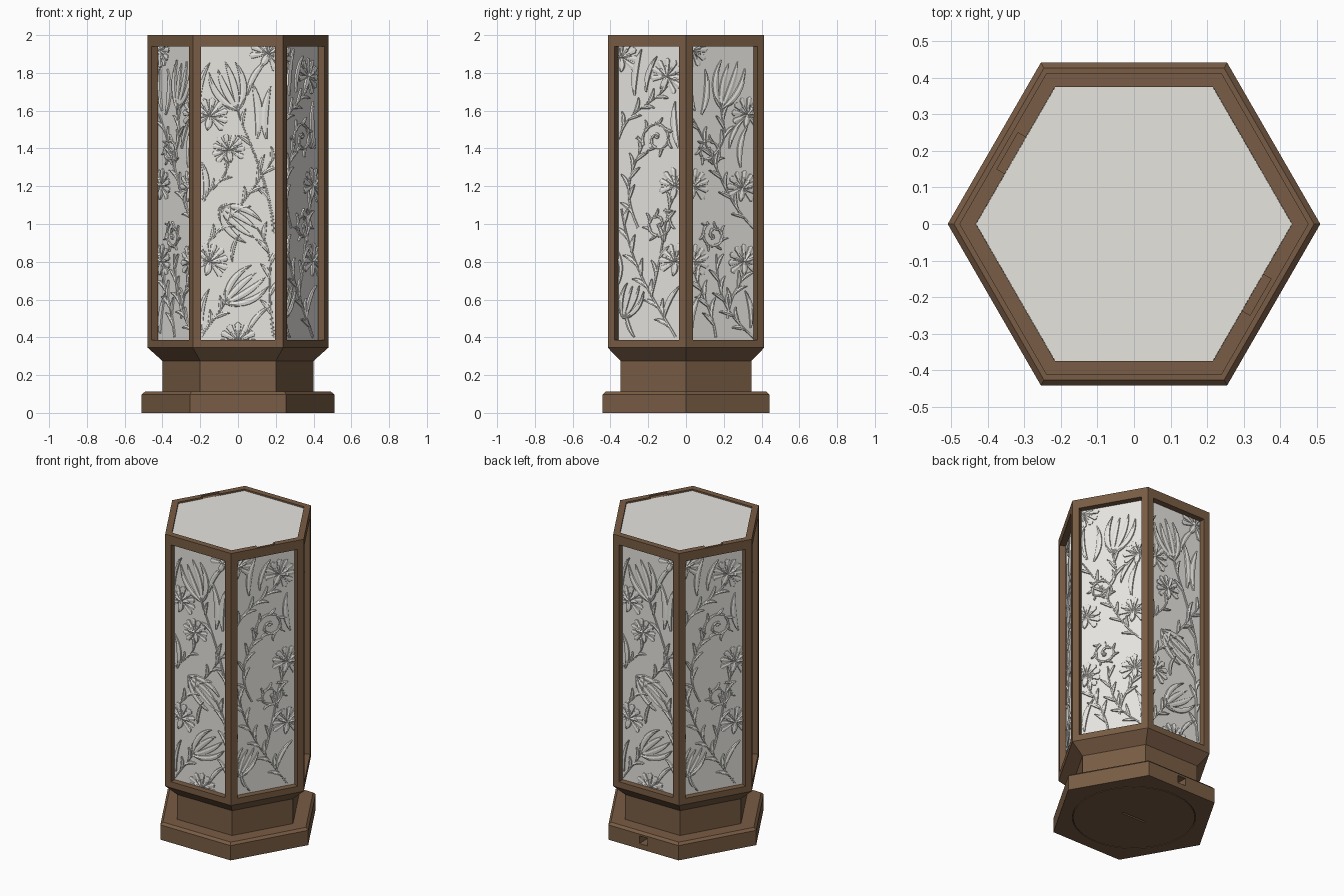
import bpy, bmesh
from math import sin, cos, pi, radians, atan2, degrees
from mathutils import Matrix, Vector

if "Cube" in bpy.data.objects:
    bpy.data.objects.remove(bpy.data.objects["Cube"])

C30 = cos(pi / 6)
BODY_R, OPEN_R, PANEL_A, RELIEF = 0.478, 0.433, 0.369, 0.011
Z0, Z1 = 0.345, 2.0


def material(name, col):
    m = bpy.data.materials.new(name)
    m.diffuse_color = (*col, 1)
    m.use_nodes = True
    m.node_tree.nodes["Principled BSDF"].inputs["Base Color"].default_value = m.diffuse_color
    return m


WOOD = material("brown_wood", (0.19, 0.107, 0.058))
SHADE = material("pale_shade", (0.79, 0.78, 0.74))


def finish(name, bm, mat, matrix=None):
    bmesh.ops.recalc_face_normals(bm, faces=bm.faces)
    me = bpy.data.meshes.new(name)
    bm.to_mesh(me)
    bm.free()
    ob = bpy.data.objects.new(name, me)
    if mat:
        me.materials.append(mat)
    if matrix:
        ob.matrix_world = matrix
    bpy.context.collection.objects.link(ob)
    return ob


def hex_loft(name, profile, mat):
    """Solid through stacked hexagons given as (corner radius, z)."""
    bm = bmesh.new()
    rings = [[bm.verts.new((r * cos(k * pi / 3), r * sin(k * pi / 3), z)) for k in range(6)] for r, z in profile]
    for a, b in zip(rings, rings[1:]):
        for k in range(6):
            bm.faces.new((a[k], a[k - 1], b[k - 1], b[k]))
    bm.faces.new(rings[0])
    bm.faces.new(rings[-1])
    return finish(name, bm, mat)


def box(bm, centre, size, rot=Matrix()):
    bmesh.ops.create_cube(bm, size=1, matrix=Matrix.Translation(centre) @ rot @ Matrix.Diagonal((*size, 1)))


def cut(ob, bm):
    """Subtract the bmesh from the object and remove the cutter."""
    cutter = finish("cutter", bm, None)
    cutter.hide_render = True
    mod = ob.modifiers.new("cut", 'BOOLEAN')
    mod.object, mod.operation, mod.solver = cutter, 'DIFFERENCE', 'EXACT'
    bpy.context.view_layer.objects.active = ob
    bpy.ops.object.modifier_apply(modifier="cut")
    bpy.data.objects.remove(cutter)


def side_matrix(deg):
    """Local (across, up, outward) to world for the side facing deg."""
    a = radians(deg)
    return Matrix(((-sin(a), 0, cos(a), 0), (cos(a), 0, sin(a), 0), (0, 1, 0, 0), (0, 0, 0, 1)))


# ---------- relief ornament, drawn in panel coordinates ----------
def ribbon(bm, pts, w, kind="leaf", lift=1.0, n=12):
    """Raised ridge along a Bezier path; the kind sets the width along it."""
    widths = {"leaf": lambda t: sin(pi * min(t * .92 + .06, 1)) ** .8,
              "stem": lambda t: 1 - .5 * t,
              "petal": lambda t: (.2 + .8 * t) if t < .8 else max(.05, 1 - ((t - .8) / .2) ** 2) ** .5}
    prev, centre = None, []
    for i in range(n + 1):
        p = [Vector(q) for q in pts]
        while len(p) > 1:
            p = [a.lerp(b, i / n) for a, b in zip(p, p[1:])]
        centre.append(p[0])
    for i, c in enumerate(centre):
        d = (centre[min(i + 1, n)] - centre[max(i - 1, 0)]).normalized()
        s = Vector((-d.y, d.x)) * w * max(widths[kind](i / n), .04)
        h = RELIEF * lift
        row = [bm.verts.new((c.x + s.x * k, c.y + s.y * k, z))
               for k, z in ((-1, -.002), (-.85, h * .7), (0, h), (.85, h * .7), (1, -.002))]
        if prev:
            for k in range(4):
                bm.faces.new((prev[k], prev[k + 1], row[k + 1], row[k]))
        prev = row


def leaf(bm, p, ang, length, w=None, bend=.25, kind="leaf", lift=1.0):
    a = radians(ang)
    d, s = Vector((cos(a), sin(a))) * length, Vector((-sin(a), cos(a))) * length
    p = Vector(p)
    ribbon(bm, [p, p + d * .5 + s * bend, p + d], w or length * .11, kind, lift, 8)


def carnation(bm, c, ang, r=.095):
    for count, spread, rad, lift in ((9, 125, r, .8), (5, 75, r * .6, 1.15)):
        for i in range(count):
            leaf(bm, c, ang - spread + 2 * spread * i / (count - 1), rad, rad * .2, 0, "petal", lift)
    leaf(bm, c, ang + 180, r * .75, r * .2, .05, lift=1.2)


def tulip(bm, p, ang, length=.27):
    for off, bend, k in ((-17, -.28, .95), (17, .28, .95), (-5, -.1, 1), (6, .1, .9)):
        leaf(bm, p, ang + off, length * k, length * .07, bend, lift=1 if abs(off) > 9 else .8)
    for off in (-50, 50):
        leaf(bm, p, ang + off, length * .3, None, 0)


def branch(bm, pts, leaves=6, size=.09, w=.008):
    """Stem with alternating leaflets."""
    ribbon(bm, pts, w, "stem", .8, 16)
    for i in range(leaves):
        t, ends = (i + 1) / (leaves + 1), []
        p = [Vector(q) for q in pts]
        while len(p) > 2:
            p = [a.lerp(b, t) for a, b in zip(p, p[1:])]
        d, c, sg = p[1] - p[0], p[0].lerp(p[1], t), (-1) ** i
        leaf(bm, c, degrees(atan2(d.y, d.x)) + sg * 32, size, size * .13, -.18 * sg)


def scroll(bm, c, r, start, sign=1):
    """Spiral tendril with curled leaflets outside."""
    pos = lambda t: Vector(c) + Vector((cos(radians(start + sign * 500 * t)),
                                        sin(radians(start + sign * 500 * t)))) * r * (1 - .8 * t)
    for i in range(10):
        a, b = pos(i / 10), pos((i + 1) / 10)
        mid = pos((i + .5) / 10) * 2 - (a + b) / 2
        ribbon(bm, [a, mid, b], .011, "stem", .9, 4)
        if i < 7:
            leaf(bm, a, start + sign * (50 * i + 62), r * .6, r * .1, .25 * sign)
    leaf(bm, pos(1), start, r * .3, r * .12, 0)


def tulip_panel(bm):
    tulip(bm, (.0, 1.60), 110)
    tulip(bm, (-.1, 1.09), -36, .25)
    tulip(bm, (-.07, .58), 38, .26)
    for c, a in (((-.15, 1.57), 80), ((-.05, 1.39), 100), ((.16, 1.9), 60), ((-.15, .80), 75), ((0, .38), 90)):
        carnation(bm, c, a, .088 if c[0] == -.05 else .1)
    branch(bm, [(-.2, .86), (-.02, 1.04), (.08, 1.18), (.21, 1.38)], 9)
    branch(bm, [(.19, .95), (.17, 1.25), (.02, 1.5), (.0, 1.6)], 4)
    branch(bm, [(.19, .4), (.14, .7), (.22, .82), (.1, .98)], 6, .1)
    branch(bm, [(-.2, .4), (-.13, .5), (-.12, .5), (-.07, .58)], 3)
    branch(bm, [(-.21, 1.12), (-.12, 1.2), (-.05, 1.25), (-.05, 1.34)], 3, .07)
    for p, a, s, b in (((.1, 1.45), 95, .3, -.15), ((.15, 1.45), 85, .28, .15), ((.05, 1.68), 60, .22, .2),
                       ((-.2, 1.66), 75, .2, .2), ((-.19, .44), 80, .22, .2), ((.05, .42), 50, .19, .2),
                       ((-.18, 1.12), 95, .22, -.2), ((-.03, .8), 75, .15, .2)):
        leaf(bm, p, a, s, s * .075, b)


def scroll_panel(bm):
    for c, a in (((.1, 1.78), 60), ((.15, 1.2), 70), ((.15, .8), 80), ((-.18, 1.88), 90)):
        carnation(bm, c, a, .1)
    scroll(bm, (.04, 1.45), .095, 200, -1)
    scroll(bm, (.04, 1.0), .085, 60, -1)
    tulip(bm, (-.17, .5), 65, .2)
    branch(bm, [(-.2, 1.45), (-.14, 1.62), (0, 1.62), (.1, 1.73)], 7)
    branch(bm, [(-.08, .98), (-.2, 1.2), (-.1, 1.3), (-.05, 1.42)], 7)
    branch(bm, [(.15, .4), (.02, .6), (-.12, .75), (-.18, 1.08)], 10, .1)
    branch(bm, [(.0, .62), (.05, .78), (.08, .9), (.08, 1.08), (.15, 1.15)], 5)
    for p, a, s, b in (((-.1, 1.68), 80, .25, .15), ((-.03, 1.7), 70, .2, .2), ((.17, 1.4), 95, .25, .15),
                       ((-.2, .68), 95, .2, -.2), ((.08, .5), 60, .2, .2), ((-.1, .4), 110, .15, .2)):
        leaf(bm, p, a, s, s * .08, b)


def mixed_panel(bm):
    tulip(bm, (.0, 1.61), 73)
    for c, a in (((.16, 1.58), 80), ((-.17, 1.2), 80), ((.13, 1.19), 80), ((-.17, .8), 80), ((.14, .8), 90),
                 ((-.18, 1.92), -60)):
        carnation(bm, c, a, .095)
    scroll(bm, (-.08, 1.38), .075, -40, 1)
    scroll(bm, (-.04, .94), .075, 120, 1)
    branch(bm, [(.2, .98), (.0, 1.15), (.0, 1.3), (-.19, 1.58)], 9)
    branch(bm, [(-.05, 1.36), (.05, 1.45), (.02, 1.5), (.0, 1.61)], 4)
    branch(bm, [(.2, .4), (.05, .52), (-.02, .58), (-.03, .84)], 8)
    branch(bm, [(-.03, .4), (-.05, .55), (-.12, .62), (-.16, .74)], 6, .1)
    branch(bm, [(.04, .5), (.06, .65), (.12, .66), (.14, .74)], 4)
    for p, a, s, b in (((-.12, 1.58), 85, .24, -.2), ((-.16, 1.6), 95, .22, .2), ((.12, 1.3), 80, .22, .2),
                       ((-.18, .42), 75, .22, .2), ((.05, 1.4), 60, .18, .2), ((.18, .45), 100, .2, -.2)):
        leaf(bm, p, a, s, s * .08, b)


# ---------- base: foot, neck and flare ----------
base = hex_loft("base", [(.51, 0), (.51, .097), (.493, .112), (.40, .112), (.40, .275), (BODY_R, Z0)], WOOD)
bm = bmesh.new()
box(bm, (0, .42, .06), (.06, .12, .05))          # cable hole
box(bm, (0, 0, 0), (.18, .012, .02))             # lid slot
rings = [[bm.verts.new((r * cos(k * pi / 32), r * sin(k * pi / 32), z)) for k in range(64)]
         for r, z in ((.362, -.01), (.367, -.01), (.367, .01), (.362, .01))]
for j in range(4):                               # round lid groove
    for k in range(64):
        bm.faces.new((rings[j][k], rings[j - 1][k], rings[j - 1][k - 1], rings[j][k - 1]))
cut(base, bm)

# ---------- inner shade and top plate ----------
hex_loft("inner_shade", [(PANEL_A / C30, Z0), (PANEL_A / C30, 1.98)], SHADE)
hex_loft("top_plate", [(OPEN_R - .0005, 1.972), (OPEN_R - .0005, 1.99)], SHADE)

# ---------- six window frames and carved panels ----------
designs = (tulip_panel, scroll_panel, mixed_panel)
for i in range(6):
    deg = -90 + 60 * i
    M = side_matrix(deg)
    bm = bmesh.new()
    loops = [[bm.verts.new(v) for v in ((-u, lo, h), (u, lo, h), (u, hi, h), (-u, hi, h))]
             for u, lo, hi, h in ((BODY_R / 2, Z0, Z1, BODY_R * C30), (.197, .385, 1.94, BODY_R * C30),
                                  (.197, .385, 1.94, OPEN_R * C30), (OPEN_R / 2, Z0, Z1, OPEN_R * C30))]
    for j in range(4):
        for k in range(4):
            bm.faces.new((loops[j - 1][k - 1], loops[j - 1][k], loops[j][k], loops[j][k - 1]))
    bm.transform(M)
    frame = finish(f"window_frame_{i + 1}", bm, WOOD)
    if deg in (-30, 150):                        # grip notch in the top rim
        bm = bmesh.new()
        box(bm, M @ Vector((0, 2.0, .38)), (.115, .02, .04), M)
        cut(frame, bm)

    bm = bmesh.new()
    designs[i % 3](bm)
    for co, no in (((.205, 0, 0), (1, 0, 0)), ((-.205, 0, 0), (-1, 0, 0)), ((0, 1.95, 0), (0, 1, 0)),
                   ((0, .375, 0), (0, -1, 0))):
        bmesh.ops.bisect_plane(bm, geom=bm.verts[:] + bm.edges[:] + bm.faces[:], plane_co=co, plane_no=no,
                               clear_outer=True)
    # keep the hidden margin behind the frame from poking through it
    for v in bm.verts:
        if abs(v.co.x) > .196 or not .386 < v.co.y < 1.939:
            v.co.z = min(v.co.z, .004)
    bm.transform(M @ Matrix.Translation((0, 0, PANEL_A)))
    finish(f"carved_panel_{i + 1}", bm, SHADE)
